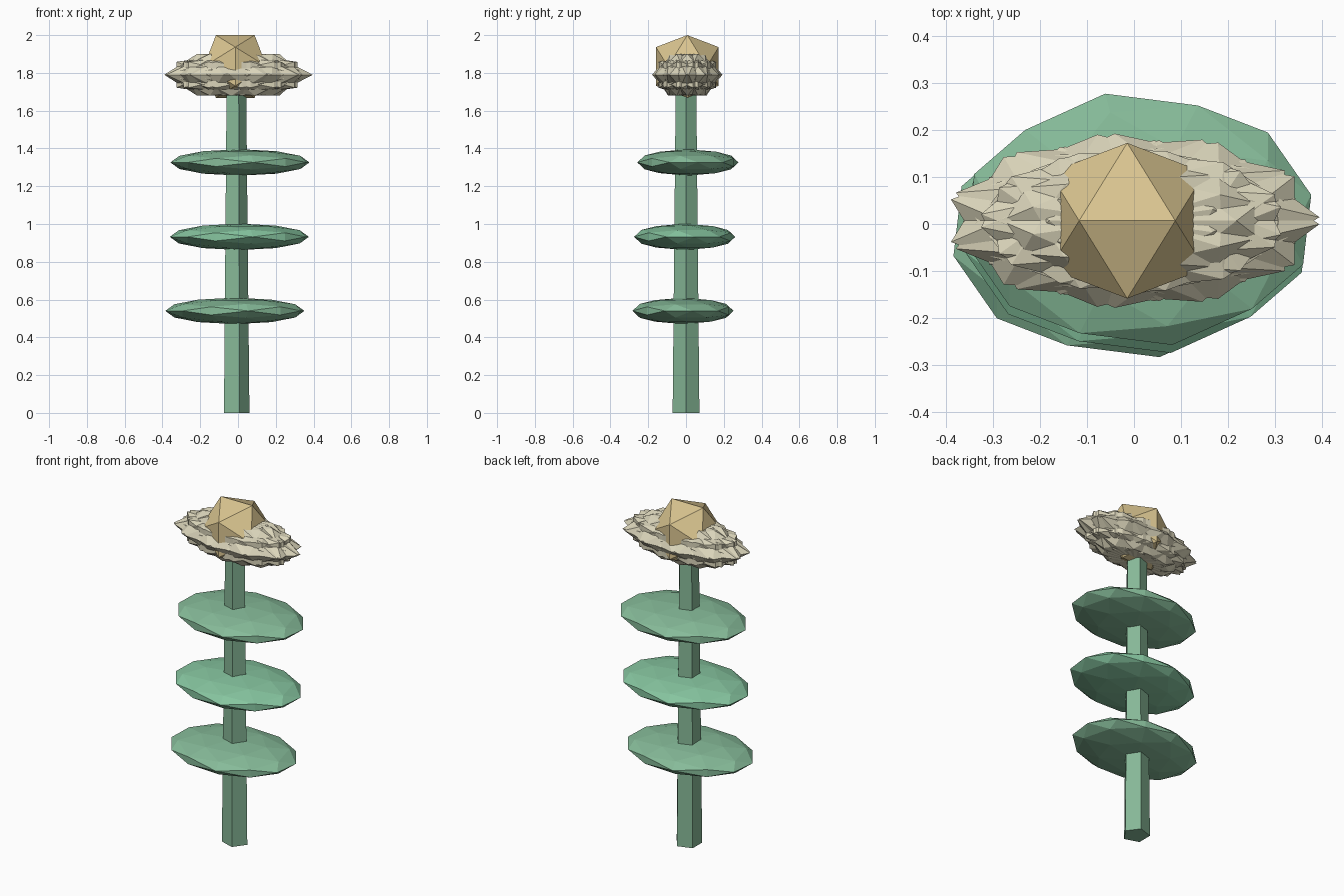
import bpy, bmesh, math
from itertools import combinations
from mathutils import Vector, Matrix

if "Cube" in bpy.data.objects:
    bpy.data.objects.remove(bpy.data.objects["Cube"])

T = (1 + 5 ** 0.5) / 2


def material(name, rgb):
    m = bpy.data.materials.new(name)
    m.diffuse_color = (*rgb, 1)
    m.use_nodes = True
    m.node_tree.nodes["Principled BSDF"].inputs["Base Color"].default_value = m.diffuse_color
    return m


def finish(bm, name, mat):
    bmesh.ops.recalc_face_normals(bm, faces=bm.faces)
    me = bpy.data.meshes.new(name)
    bm.to_mesh(me)
    bm.free()
    me.materials.append(mat)
    ob = bpy.data.objects.new(name, me)
    bpy.context.collection.objects.link(ob)
    return ob


def ico(name, mat, centre, radii, turn=0, fine=False):
    """Icosahedron with an edge on top; turned about z, then stretched."""
    pts = []
    for a in (-1, 1):
        for b in (-T, T):
            pts += [Vector((a, 0, b)), Vector((0, b, a)), Vector((b, a, 0))]
    if fine:
        pts += [p + q for p, q in combinations(pts, 2) if (p - q).length < 2.1]
    bm = bmesh.new()
    for p in pts:
        bm.verts.new(p.normalized())
    bmesh.ops.convex_hull(bm, input=bm.verts)
    m = (Matrix.Translation(centre) @ Matrix.Diagonal((*radii, 1))
         @ Matrix.Rotation(math.radians(turn), 4, 'Z'))
    bmesh.ops.transform(bm, matrix=m, verts=bm.verts)
    return finish(bm, name, mat)


stem_green = material("stem_green", (0.24, 0.48, 0.31))
leaf_green = material("leaf_green", (0.24, 0.50, 0.32))
bright_green = material("bright_leaf_green", (0.24, 0.56, 0.35))
cream = material("petal_cream", (0.70, 0.66, 0.49))
gold = material("centre_gold", (0.70, 0.56, 0.28))

# Tapered five-sided stem
bm = bmesh.new()
bmesh.ops.create_cone(bm, cap_ends=True, segments=5, radius1=0.0745,
                      radius2=0.057, depth=1.75)
vx = max(bm.verts, key=lambda v: v.co.xy.length)
bmesh.ops.rotate(bm, verts=bm.verts, cent=(0, 0, 0),
                 matrix=Matrix.Rotation(-math.atan2(vx.co.y, vx.co.x), 3, 'Z'))
bmesh.ops.translate(bm, verts=bm.verts, vec=(-0.014, 0, 0.875))
finish(bm, "stem", stem_green)

# Three flattened leaf discs
for i, (x, y, z, mat) in enumerate([(-0.017, -0.016, 0.54, leaf_green),
                                    (0.007, -0.007, 0.932, bright_green),
                                    (0.01, 0.01, 1.326, leaf_green)]):
    ico(f"leaf_{i + 1}", mat, (x, y, z), (0.375, 0.273, 0.07), 11, True)

# Overlapping petals turned around the flower head
N = 11
for i in range(N):
    a = 2 * math.pi * i / N
    ico(f"petal_{i + 1}", cream,
        (-0.003 + 0.022 * math.cos(a), 0.007 + 0.008 * math.sin(a), 1.79),
        (0.38, 0.18, 0.13), 360 * i / N)

# Faceted flower centre
ico("flower_centre", gold, (-0.0145, 0.007, 1.834), (0.195, 0.195, 0.195))
